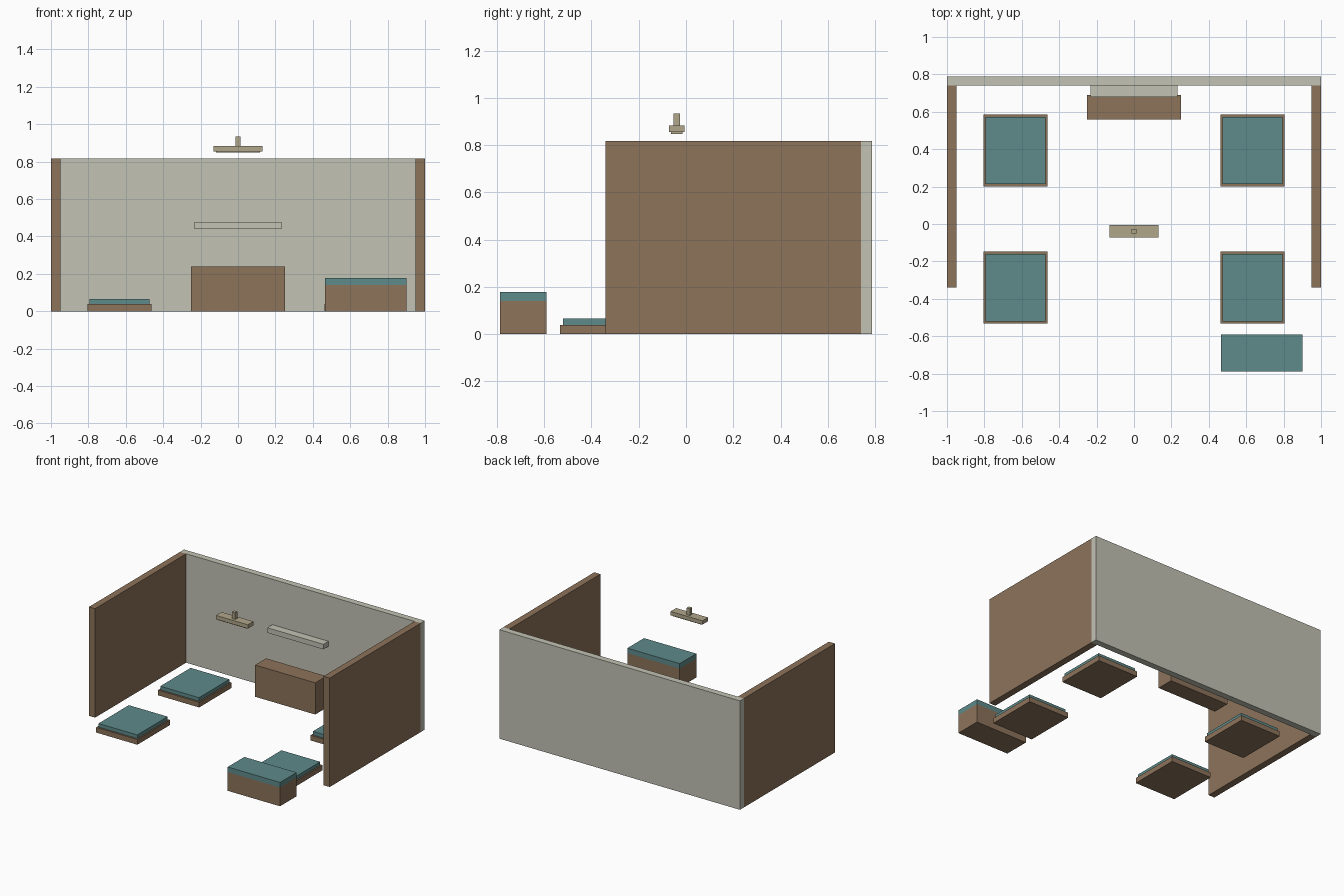
import bpy

if "Cube" in bpy.data.objects:
    bpy.data.objects.remove(bpy.data.objects["Cube"])


def material(name, rgb):
    # 8-bit sRGB to linear
    lin = [((c / 255 + 0.055) / 1.055) ** 2.4 for c in rgb]
    m = bpy.data.materials.new(name)
    m.diffuse_color = (*lin, 1)
    m.use_nodes = True
    m.node_tree.nodes["Principled BSDF"].inputs["Base Color"].default_value = m.diffuse_color
    return m


WOOD = material("brown wood", (140, 115, 90))
PLASTER = material("grey plaster", (194, 194, 181))
FABRIC = material("teal fabric", (94, 138, 138))
METAL = material("tan metal", (176, 166, 138))


def box(name, x, y, z, mat):
    """Box from (min, max) ranges."""
    r = (x, y, z)
    bpy.ops.mesh.primitive_cube_add(size=1, location=[(a + b) / 2 for a, b in r])
    o = bpy.context.object
    o.name = name
    o.scale = [b - a for a, b in r]
    bpy.ops.object.transform_apply(location=False, rotation=False, scale=True)
    o.data.materials.append(mat)
    return o


# Room walls
box("back_wall", (-1, 1), (0.74, 0.788), (0, 0.818), PLASTER)
box("left_wall", (-1, -0.949), (-0.34, 0.74), (0, 0.818), WOOD)
box("right_wall", (0.949, 1), (-0.34, 0.74), (0, 0.818), WOOD)

# Cabinet and wall shelf
box("cabinet", (-0.25, 0.25), (0.56, 0.691), (0, 0.238), WOOD)
box("wall_shelf", (-0.233, 0.233), (0.68, 0.742), (0.439, 0.477), PLASTER)

# Four low seats with inset cushions
for side, cx in (("left", -0.634), ("right", 0.634)):
    for row, cy in (("front", -0.34), ("back", 0.393)):
        for part, hx, hy, z, mat in (("seat_base", 0.171, 0.193, (0, 0.039), WOOD),
                                     ("seat_cushion", 0.161, 0.18, (0.039, 0.066), FABRIC)):
            box(f"{row}_{side}_{part}", (cx - hx, cx + hx), (cy - hy, cy + hy), z, mat)

# Bench outside the room
box("bench_base", (0.466, 0.901), (-0.788, -0.591), (0, 0.141), WOOD)
box("bench_cushion", (0.466, 0.901), (-0.788, -0.591), (0.141, 0.179), FABRIC)

# Hanging lamp
box("lamp_body", (-0.132, 0.132), (-0.072, -0.006), (0.855, 0.884), METAL)
box("lamp_diffuser", (-0.118, 0.118), (-0.063, -0.015), (0.848, 0.855), METAL)
box("lamp_stem", (-0.013, 0.013), (-0.052, -0.026), (0.884, 0.935), METAL)
